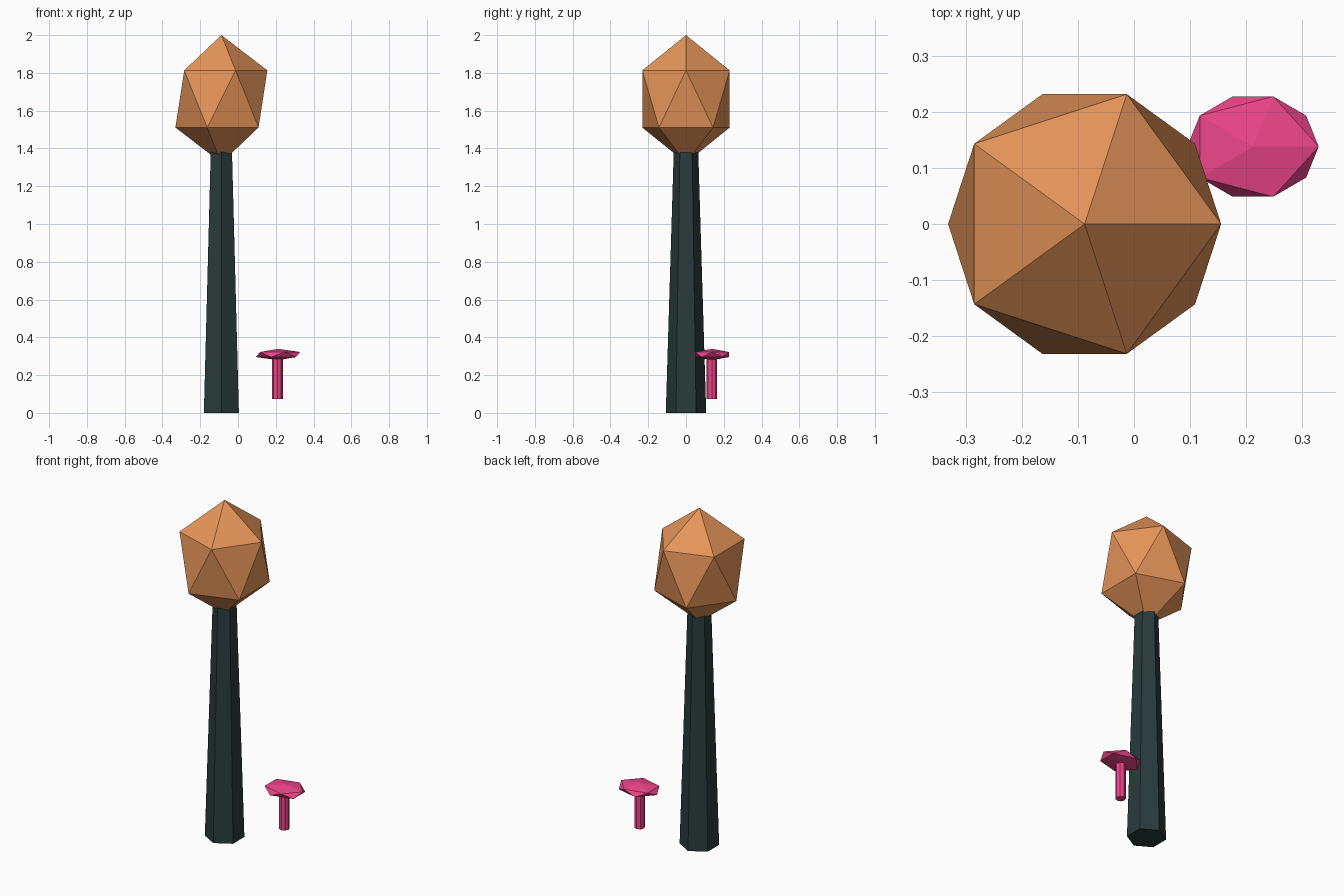
import bpy

if "Cube" in bpy.data.objects:
    bpy.data.objects.remove(bpy.data.objects["Cube"])


def material(name, rgb):
    mat = bpy.data.materials.new(name)
    mat.diffuse_color = (*rgb, 1)
    mat.use_nodes = True
    mat.node_tree.nodes["Principled BSDF"].inputs["Base Color"].default_value = mat.diffuse_color
    return mat


def finish(name, mat):
    obj = bpy.context.object
    obj.name = name
    obj.data.materials.append(mat)
    return obj


def ico(name, center, radii, mat):
    bpy.ops.mesh.primitive_ico_sphere_add(subdivisions=1, radius=1, location=center)
    bpy.context.object.scale = radii
    bpy.ops.object.transform_apply(location=False, rotation=False, scale=True)
    return finish(name, mat)


def post(name, x, y, z0, z1, r0, r1, sides, mat):
    bpy.ops.mesh.primitive_cone_add(vertices=sides, radius1=r0, radius2=r1,
                                    depth=z1 - z0, location=(x, y, (z0 + z1) / 2))
    return finish(name, mat)


bark = material("bark", (0.022, 0.043, 0.043))
leaf = material("leaf", (0.79, 0.30, 0.10))
pink = material("pink", (0.85, 0.06, 0.25))

# Tree: tapered six-sided trunk with a faceted crown
post("trunk", -0.088, 0, 0, 1.38, 0.107, 0.065, 6, bark)
ico("crown", (-0.088, 0, 1.662), (0.272, 0.272, 0.338), leaf)

# Mushroom: thin stem with a flattened faceted cap
post("mushroom_stem", 0.209, 0.137, 0.073, 0.305, 0.028, 0.028, 8, pink)
ico("mushroom_cap", (0.212, 0.138, 0.309), (0.131, 0.105, 0.03), pink)
